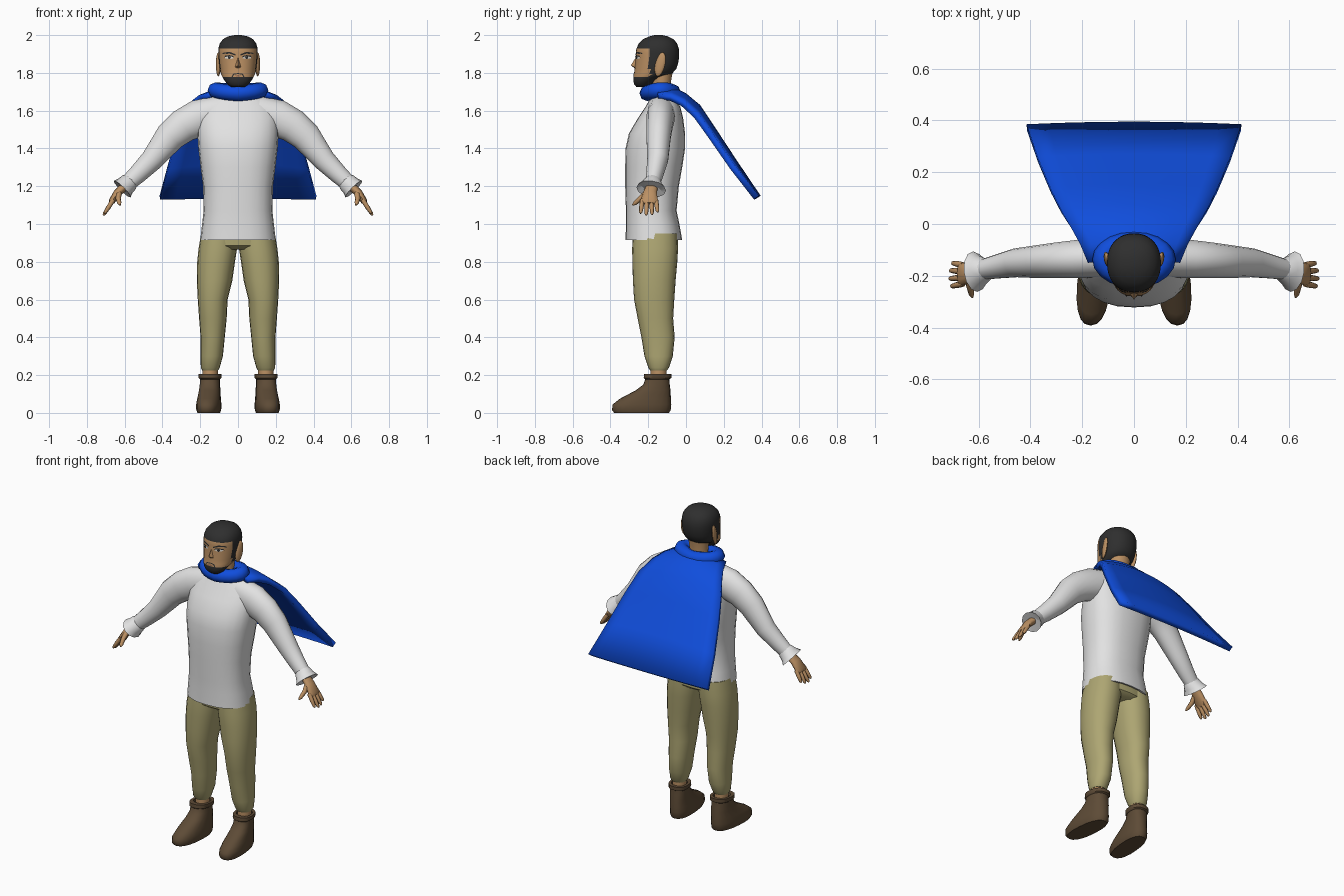
import bpy, bmesh, math
from mathutils import Vector
from mathutils.bvhtree import BVHTree

if "Cube" in bpy.data.objects:
    bpy.data.objects.remove(bpy.data.objects["Cube"])


def material(name, r, g, b):
    m = bpy.data.materials.new(name)
    m.diffuse_color = (r, g, b, 1)
    m.use_nodes = True
    m.node_tree.nodes["Principled BSDF"].inputs["Base Color"].default_value = m.diffuse_color
    return m


SHIRT = material("shirt_white", 0.76, 0.76, 0.76)
PANTS = material("khaki", 0.42, 0.38, 0.17)
BOOT = material("boot_brown", 0.11, 0.07, 0.037)
CAPE = material("cape_blue", 0.005, 0.075, 0.72)
SKIN = material("skin_tan", 0.50, 0.28, 0.125)
HAIR = material("hair_black", 0.028, 0.028, 0.028)
EYE = material("eye_white", 0.75, 0.72, 0.66)
LIP = material("lip_brown", 0.28, 0.13, 0.07)


def finish(name, bm, mats, mirror=False, angle=50):
    """Turn a bmesh into a smooth-shaded object, mirrored in x if asked."""
    bmesh.ops.recalc_face_normals(bm, faces=bm.faces)
    me = bpy.data.meshes.new(name)
    bm.to_mesh(me)
    bm.free()
    for m in mats:
        me.materials.append(m)
    ob = bpy.data.objects.new(name, me)
    bpy.context.collection.objects.link(ob)
    bpy.ops.object.select_all(action='DESELECT')
    ob.select_set(True)
    bpy.context.view_layer.objects.active = ob
    bpy.ops.object.shade_smooth_by_angle(angle=math.radians(angle))
    if mirror:
        mod = ob.modifiers.new("mirror", 'MIRROR')
        mod.use_mirror_merge = False
    return ob


def skin_rings(bm, rings):
    """Join rings of points with quads and cap both ends."""
    vs = [[bm.verts.new(p) for p in r] for r in rings]
    n = len(vs[0])
    for a, b in zip(vs, vs[1:]):
        for i in range(n):
            j = (i + 1) % n
            bm.faces.new((a[i], a[j], b[j], b[i]))
    bm.faces.new(vs[0])
    bm.faces.new(vs[-1])


def oval(z, cx, hw, yf, yb, n=24, p=2.0, shear=0.0):
    """Level superellipse ring from front yf to back yb."""
    pts = []
    for i in range(n):
        t = 2 * math.pi * i / n
        c, s = math.cos(t), math.sin(t)
        x = math.copysign(abs(c) ** (2 / p), c) * hw
        y = (yf + yb) / 2 + math.copysign(abs(s) ** (2 / p), s) * (yb - yf) / 2
        pts.append(Vector((cx + x - shear * (y + 0.15), y, z)))
    return pts


def tube(bm, path, n=14):
    """Limb through points (x, y, z, half height, half depth)."""
    pts = [Vector(p[:3]) for p in path]
    rings = []
    for i, p in enumerate(path):
        t = (pts[min(i + 1, len(pts) - 1)] - pts[max(i - 1, 0)]).normalized()
        b = Vector((0, 1, 0))
        b = (b - t * b.dot(t)).normalized()
        a = t.cross(b)
        rings.append([pts[i] + a * p[3] * math.cos(k) + b * p[4] * math.sin(k)
                      for k in (2 * math.pi * j / n for j in range(n))])
    skin_rings(bm, rings)


# Shirt body, with a folded-in hem
bm = bmesh.new()
rows = [(.95, .15, -.27, -.07), (.915, .19, -.31, -.03), (.915, .2, -.32, -.02),
        (1.0, .19, -.318, -.035), (1.07, .182, -.318, -.05), (1.2, .185, -.322, -.038),
        (1.3, .198, -.322, -.02), (1.4, .21, -.32, -.005), (1.48, .215, -.302, -.005),
        (1.56, .214, -.255, -.015), (1.62, .197, -.215, -.03), (1.655, .165, -.195, -.05),
        (1.69, .09, -.175, -.075)]
skin_rings(bm, [oval(z, 0, w, f, b, p=2.4) for z, w, f, b in rows])
finish("shirt_body", bm, [SHIRT])

# Sleeves and flared cuffs
bm = bmesh.new()
tube(bm, [(.10, -.13, 1.59, .09, .075), (.21, -.135, 1.56, .098, .075),
          (.29, -.14, 1.52, .09, .07), (.36, -.145, 1.462, .08, .065),
          (.455, -.15, 1.34, .06, .056), (.53, -.165, 1.265, .05, .046),
          (.595, -.178, 1.205, .042, .038)], 18)
finish("sleeve", bm, [SHIRT], True)
bm = bmesh.new()
tube(bm, [(.565, -.172, 1.232, .04, .038), (.575, -.175, 1.222, .05, .046),
          (.595, -.18, 1.203, .053, .06), (.613, -.184, 1.185, .062, .079),
          (.605, -.182, 1.193, .035, .038)], 12)
finish("cuff", bm, [SHIRT], True)

# Hands: palm, four fingers and a thumb
bm = bmesh.new()
tube(bm, [(.595, -.18, 1.205, .022, .03), (.637, -.19, 1.165, .022, .037),
          (.668, -.195, 1.12, .017, .046), (.675, -.195, 1.108, .01, .042)], 12)
for k, length in enumerate((.88, 1.0, .96, .8)):
    dy = -.036 + .024 * k
    base = Vector((.66, -.195 + dy, 1.128))
    step = Vector((.053, dy * .3, -.082)) * length
    tube(bm, [(*(base + step * f), r, r) for f, r in ((0, .012), (.5, .012), (.9, .009), (1, .004))], 8)
tube(bm, [(.63, -.205, 1.17, .016, .016), (.634, -.24, 1.135, .014, .014),
          (.628, -.27, 1.11, .011, .011), (.624, -.283, 1.10, .004, .004)], 8)
finish("hand", bm, [SKIN], True)

# Trousers: hips and legs
bm = bmesh.new()
skin_rings(bm, [oval(z, 0, w, f, b, p=2.3) for z, w, f, b in
                [(.865, .17, -.25, -.07), (.885, .202, -.28, -.045), (.96, .185, -.285, -.045)]])
finish("trouser_hips", bm, [PANTS])
bm = bmesh.new()
legs = [(.225, .147, .042, -.19, -.10), (.24, .147, .05, -.2, -.09), (.3, .139, .059, -.22, -.07),
        (.4, .134, .064, -.236, -.06), (.5, .133, .073, -.256, -.068), (.6, .134, .079, -.275, -.062),
        (.7, .124, .094, -.281, -.055), (.8, .116, .1, -.284, -.046), (.87, .107, .102, -.285, -.042),
        (.95, .1, .095, -.28, -.045)]
skin_rings(bm, [oval(z, c, w, f, b, 20, 2.2) for z, c, w, f, b in legs])
finish("trouser_leg", bm, [PANTS], True)

# Ankles and boots
bm = bmesh.new()
skin_rings(bm, [oval(z, .147, .041, -.188, -.102, 14) for z in (.17, .26)])
finish("ankle", bm, [SKIN], True)
bm = bmesh.new()
rows = [(0, .058, -.38, -.09), (.015, .064, -.392, -.081), (.045, .065, -.388, -.078),
        (.075, .061, -.35, -.08), (.12, .056, -.265, -.082), (.15, .054, -.226, -.086),
        (.178, .053, -.216, -.088), (.184, .06, -.224, -.078), (.206, .06, -.222, -.078),
        (.206, .045, -.195, -.098), (.19, .042, -.19, -.1)]
skin_rings(bm, [oval(z, .148, w, f, b, 20, 2.4, .08) for z, w, f, b in rows])
finish("boot", bm, [BOOT], True)

# Neck
bm = bmesh.new()
skin_rings(bm, [oval(z, 0, w, f, b, 18) for z, w, f, b in
                [(1.64, .065, -.185, -.07), (1.72, .056, -.175, -.085), (1.83, .065, -.19, -.065)]])
finish("neck", bm, [SKIN])

# Head, with hair and beard chosen by position
bm = bmesh.new()
rows = [(1.725, .035, -.262, -.205), (1.738, .055, -.274, -.185), (1.757, .07, -.279, -.165),
        (1.777, .082, -.279, -.13), (1.795, .09, -.275, -.075), (1.82, .096, -.272, -.052),
        (1.85, .1, -.269, -.042), (1.88, .103, -.266, -.037), (1.905, .104, -.265, -.036),
        (1.928, .104, -.263, -.038), (1.955, .097, -.25, -.047), (1.978, .08, -.228, -.065),
        (1.993, .053, -.195, -.095), (2.0, .018, -.165, -.125)]
skin_rings(bm, [oval(z, 0, w, f, b, 36, 2.2) for z, w, f, b in rows])
bm.faces.ensure_lookup_table()
for f in bm.faces:
    c = f.calc_center_median()
    f.material_index = int(c.z > 1.928 or c.z < 1.777 or c.y > -.195)
surface = BVHTree.FromBMesh(bm)
finish("head", bm, [SKIN, HAIR], angle=60)

# Nose
bm = bmesh.new()
top, tip, base, left, right = [bm.verts.new(p) for p in (
    (0, -.262, 1.888), (0, -.292, 1.84), (0, -.268, 1.822), (-.02, -.264, 1.828), (.02, -.264, 1.828))]
for f in ((top, left, tip), (top, tip, right), (tip, left, base), (tip, base, right)):
    bm.faces.new(f)
bmesh.ops.contextual_create(bm, geom=[top, left, base, right])
finish("nose", bm, [SKIN], angle=30)

# Ears
bm = bmesh.new()
bmesh.ops.create_uvsphere(bm, u_segments=12, v_segments=8, radius=1)
for v in bm.verts:
    x, y, z = v.co
    v.co = (.104 + x * .012 + y * .006, -.137 + y * .027 + z * .012, 1.845 + z * .064)
finish("ear", bm, [SKIN], True)


def face_plate(name, outline, mat, lift, mirror=True):
    """Thin plate laid on the front of the head from an (x, z) outline."""
    bm = bmesh.new()
    vs = []
    for x, z in outline:
        hit = surface.ray_cast(Vector((x, -1, z)), Vector((0, 1, 0)))[0]
        vs.append(bm.verts.new((x, hit.y - lift, z)))
    f = bm.faces.new(vs)
    bmesh.ops.solidify(bm, geom=[f], thickness=.003)
    finish(name, bm, [mat], mirror)


# Painted face details
face_plate("eyebrow", [(.014, 1.892), (.045, 1.902), (.083, 1.899), (.08, 1.906), (.045, 1.912), (.014, 1.899)], HAIR, .004)
face_plate("eye", [(.022, 1.878), (.045, 1.872), (.07, 1.878), (.066, 1.887), (.045, 1.89), (.028, 1.886)], EYE, .003)
face_plate("upper_lid", [(.02, 1.882), (.045, 1.889), (.074, 1.882), (.068, 1.891), (.045, 1.894), (.026, 1.89)], HAIR, .005)
face_plate("iris", [(.046 + .008 * math.cos(t), 1.881 + .008 * math.sin(t))
                    for t in (i * math.pi / 4 for i in range(8))], HAIR, .0045)
face_plate("moustache", [(0, 1.799), (.026, 1.795), (.036, 1.776), (.029, 1.776), (.022, 1.79), (0, 1.794)], HAIR, .004)
face_plate("mouth", [(-.02, 1.784), (0, 1.78), (.02, 1.784), (0, 1.789)], LIP, .004, False)

# Rolled collar around the neck
bm = bmesh.new()
N, P = 20, 8
ring = []
for i in range(N):
    t = 2 * math.pi * i / N
    c, s = math.cos(t), math.sin(t)
    loop = []
    for j in range(P):
        q = 2 * math.pi * j / P
        r = .043 * math.cos(q)
        loop.append(bm.verts.new((c * (.118 + r), -.137 + s * (.067 + r),
                                  1.698 + .01 * abs(c) + .042 * math.sin(q) - .006 * max(0, -s))))
    ring.append(loop)
for i in range(N):
    for j in range(P):
        a, b, k = ring[i], ring[(i + 1) % N], (j + 1) % P
        bm.faces.new((a[j], b[j], b[k], a[k]))
finish("cape_collar", bm, [CAPE])

# Flying cape: rows of (y, half width, middle height, edge height)
rows = [(-.14, .178, 1.722, 1.69), (-.07, .207, 1.728, 1.682), (0, .245, 1.692, 1.652),
        (.075, .287, 1.63, 1.585), (.155, .325, 1.51, 1.475), (.27, .372, 1.335, 1.31),
        (.395, .415, 1.15, 1.15)]
bm = bmesh.new()
grid = []
for y, w, zc, ze in rows:
    us = [-1 + i / 5 for i in range(11)]
    grid.append([bm.verts.new((u * w, y - .01 * u * u, zc + (ze - zc) * u * u)) for u in us])
for a, b in zip(grid, grid[1:]):
    for i in range(10):
        bm.faces.new((a[i], a[i + 1], b[i + 1], b[i]))
cape = finish("cape", bm, [CAPE])
if sum(p.normal.z for p in cape.data.polygons) < 0:
    cape.data.flip_normals()
mod = cape.modifiers.new("thickness", 'SOLIDIFY')
mod.thickness = .032
mod.offset = -1
